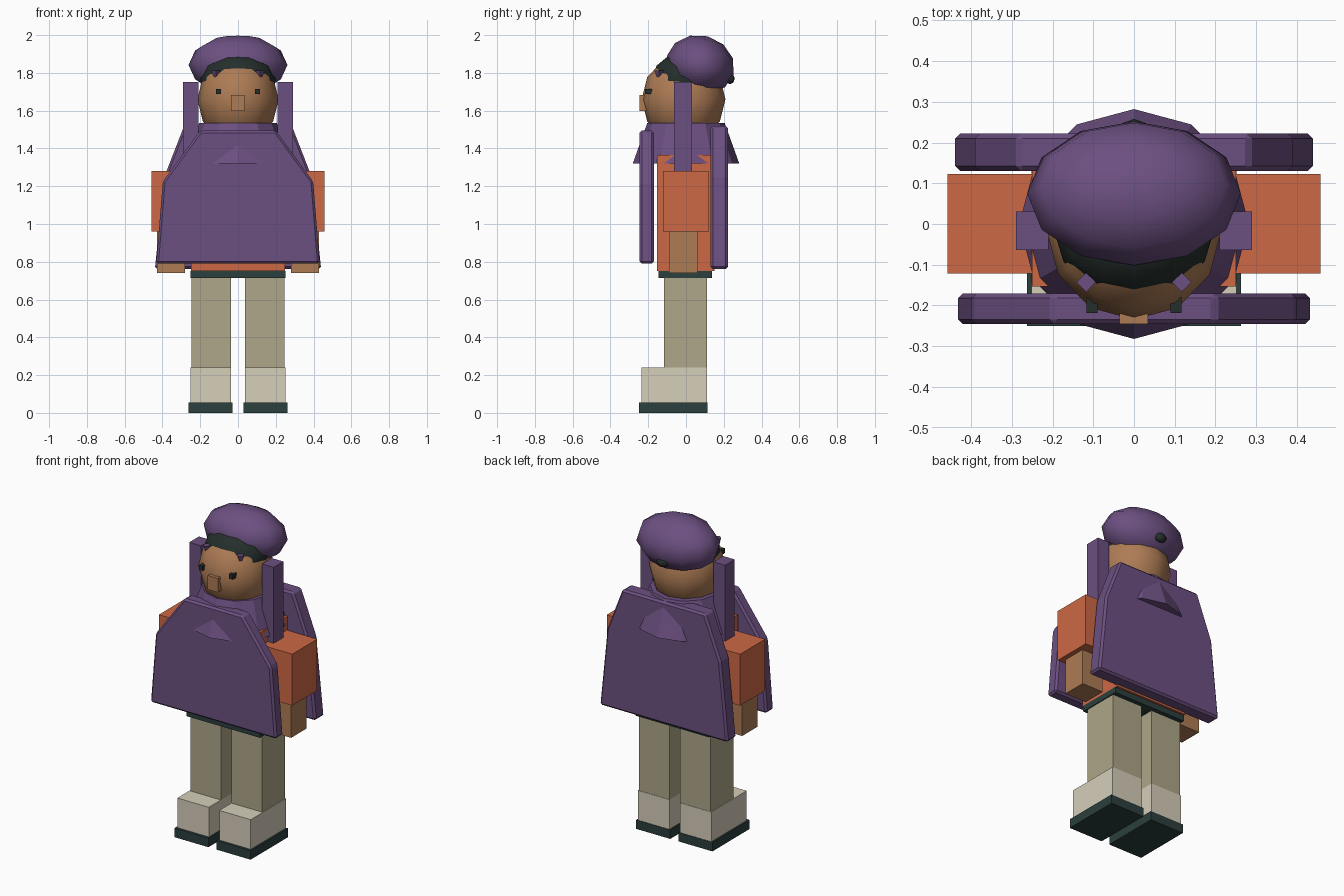
import bpy, bmesh, math
from mathutils import Matrix, Vector

if "Cube" in bpy.data.objects:
    bpy.data.objects.remove(bpy.data.objects["Cube"])


def mat(name, rgb):
    m = bpy.data.materials.new(name)
    m.diffuse_color = (*rgb, 1)
    m.use_nodes = True
    m.node_tree.nodes["Principled BSDF"].inputs["Base Color"].default_value = m.diffuse_color
    return m


PURPLE = mat("purple", (0.15, 0.08, 0.22))
ORANGE = mat("orange", (0.61, 0.14, 0.06))
TAN = mat("tan", (0.42, 0.385, 0.25))
CREAM = mat("cream", (0.67, 0.62, 0.49))
DARK = mat("dark", (0.025, 0.05, 0.048))
SKIN = mat("skin", (0.42, 0.2, 0.09))
HAIR = mat("hair", (0.018, 0.028, 0.025))


def finish(name, bm, material, smooth=False):
    bmesh.ops.recalc_face_normals(bm, faces=bm.faces)
    for f in bm.faces:
        f.smooth = smooth
    me = bpy.data.meshes.new(name)
    bm.to_mesh(me)
    bm.free()
    me.materials.append(material)
    ob = bpy.data.objects.new(name, me)
    bpy.context.collection.objects.link(ob)
    return ob


def box(name, x, y, z, material):
    bm = bmesh.new()
    size = Vector((x[1] - x[0], y[1] - y[0], z[1] - z[0]))
    mid = Vector((x[0] + x[1], y[0] + y[1], z[0] + z[1])) / 2
    bmesh.ops.create_cube(bm, size=1, matrix=Matrix.Translation(mid) @ Matrix.Diagonal((*size, 1)))
    return finish(name, bm, material)


def pair(name, x, y, z, material):
    box(name + "_right", x, y, z, material)
    box(name + "_left", (-x[1], -x[0]), y, z, material)


def ball(name, centre, radii, material, tilt=0, seg=12, rings=6):
    bm = bmesh.new()
    m = Matrix.Translation(centre) @ Matrix.Rotation(math.radians(tilt), 4, 'X') @ Matrix.Diagonal((*radii, 1))
    bmesh.ops.create_uvsphere(bm, u_segments=seg, v_segments=rings, radius=1, matrix=m)
    return finish(name, bm, material, True)


def cone(name, centre, r1, r2, depth, seg, material):
    bm = bmesh.new()
    bmesh.ops.create_cone(bm, cap_ends=True, segments=seg, radius1=r1, radius2=r2,
                          depth=depth, matrix=Matrix.Translation(centre))
    return finish(name, bm, material)


def panel(name, half, y0, y1):
    # Symmetric outline from right-hand points, extruded along y
    pts = half + [(-x, z) for x, z in reversed(half)]
    bm = bmesh.new()
    face = bm.faces.new([bm.verts.new((x, y0, z)) for x, z in pts])
    ext = bmesh.ops.extrude_face_region(bm, geom=[face])
    verts = [v for v in ext["geom"] if isinstance(v, bmesh.types.BMVert)]
    bmesh.ops.translate(bm, verts=verts, vec=(0, y1 - y0, 0))
    ob = finish(name, bm, PURPLE)
    bev = ob.modifiers.new("edge", 'BEVEL')
    bev.width = 0.012
    bev.segments = 1


# Legs and footwear
pair("sole", (0.028, 0.262), (-0.25, 0.115), (0, 0.056), DARK)
pair("shoe", (0.036, 0.252), (-0.235, 0.112), (0.056, 0.24), CREAM)
pair("leg", (0.036, 0.246), (-0.116, 0.11), (0.24, 0.72), TAN)

# Body and arms
box("belt", (-0.252, 0.252), (-0.145, 0.137), (0.714, 0.75), DARK)
box("torso", (-0.25, 0.25), (-0.153, 0.15), (0.75, 1.365), ORANGE)
pair("sleeve", (0.245, 0.458), (-0.122, 0.123), (0.96, 1.28), ORANGE)
pair("forearm", (0.28, 0.428), (-0.09, 0.06), (0.74, 0.96), SKIN)

# Poncho panels and collar
panel("front_panel", [(0.433, 0.79), (0.398, 1.225), (0.2, 1.495)], -0.246, -0.17)
panel("back_panel", [(0.44, 0.762), (0.39, 1.25), (0.285, 1.52)], 0.13, 0.222)
cone("collar", (0, 0, 1.427), 0.282, 0.205, 0.215, 12, PURPLE)

# Hanging side flaps
pair("side_flap", (0.21, 0.29), (-0.064, 0.031), (1.28, 1.752), PURPLE)

# Head and face
ball("head", (0, -0.013, 1.66), (0.215, 0.222, 0.235), SKIN)
box("nose", (-0.036, 0.034), (-0.246, -0.19), (1.597, 1.684), SKIN)
pair("eye", (0.09, 0.116), (-0.218, -0.18), (1.687, 1.716), HAIR)
for s, side in ((1, "right"), (-1, "left")):
    brow = cone("brow_" + side, (s * 0.117, -0.143, 1.787), 0.004, 0.024, 0.05, 4, PURPLE)

# Hair and beret
ball("hair", (0, -0.005, 1.765), (0.2, 0.175, 0.145), HAIR)
ball("beret", (0, 0.075, 1.842), (0.262, 0.183, 0.157), PURPLE, tilt=-15)
ball("hair_tuft", (0, 0.232, 1.77), (0.04, 0.026, 0.03), HAIR, seg=6, rings=4)
